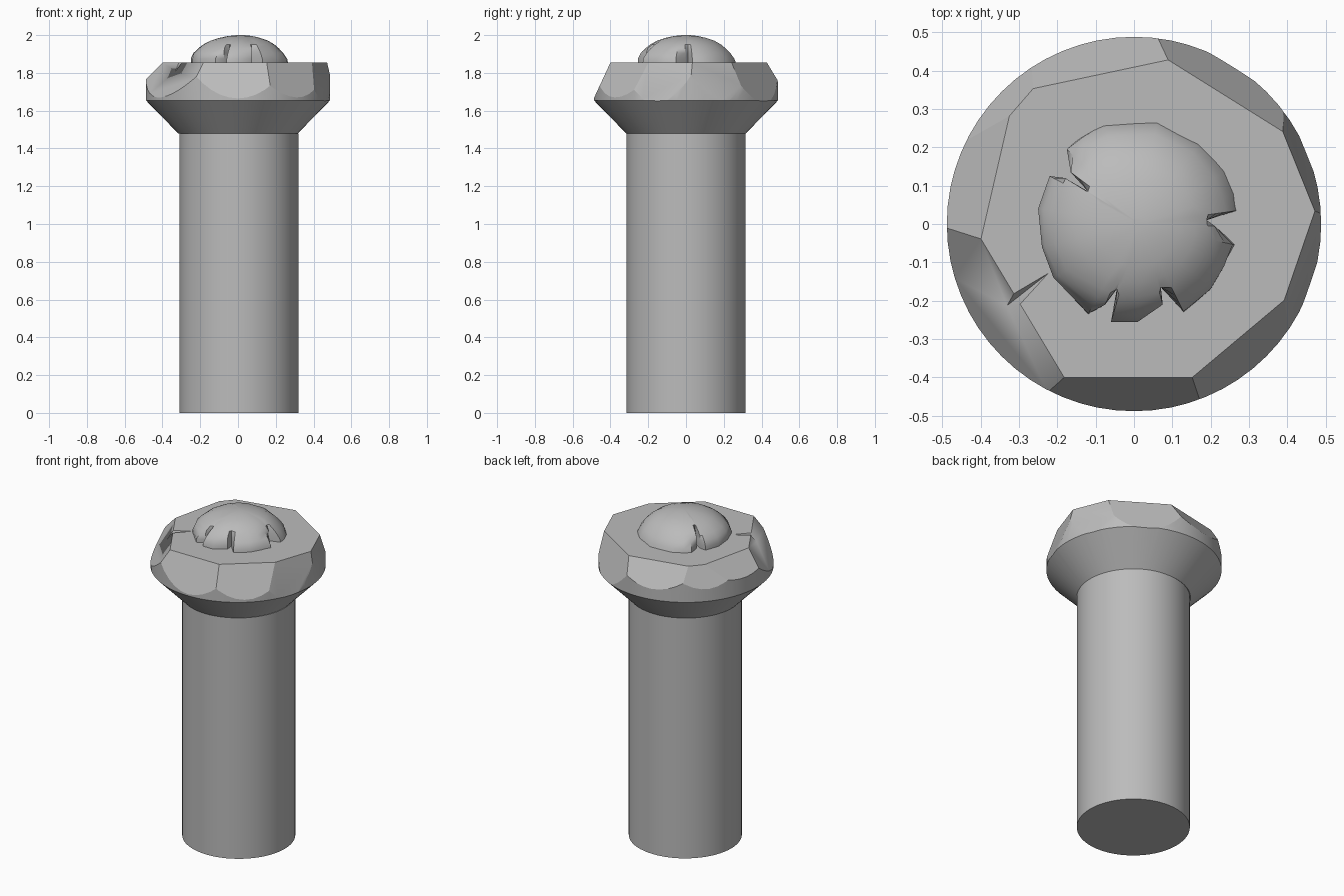
import bpy, bmesh
from math import sin, cos, radians, hypot
from mathutils import Vector

cube = bpy.data.objects.get("Cube")
if cube:
    bpy.data.objects.remove(cube, do_unlink=True)

steel = bpy.data.materials.new("grey steel")
steel.use_nodes = True
steel.diffuse_color = (0.5, 0.5, 0.5, 1)
steel.node_tree.nodes["Principled BSDF"].inputs["Base Color"].default_value = (0.5, 0.5, 0.5, 1)


def finish(name, bm, angle=30):
    """Turn a bmesh into a shaded, coloured object."""
    bmesh.ops.recalc_face_normals(bm, faces=bm.faces)
    mesh = bpy.data.meshes.new(name)
    bm.to_mesh(mesh)
    bm.free()
    mesh.materials.append(steel)
    obj = bpy.data.objects.new(name, mesh)
    bpy.context.collection.objects.link(obj)
    bpy.ops.object.select_all(action='DESELECT')
    obj.select_set(True)
    bpy.context.view_layer.objects.active = obj
    bpy.ops.object.shade_smooth_by_angle(angle=radians(angle))
    return obj


def loft(bm, rings):
    """Skin closed rings of points and cap both ends."""
    loops = [[bm.verts.new(p) for p in ring] for ring in rings]
    for low, high in zip(loops, loops[1:]):
        for i in range(len(low)):
            bm.faces.new((low[i - 1], low[i], high[i], high[i - 1]))
    bm.faces.new(loops[0][::-1])
    bm.faces.new(loops[-1])


def circle(radius, z, count=64, x=0.0):
    steps = [radians(360 * i / count) for i in range(count)]
    return [(x + radius * cos(a), radius * sin(a), z) for a in steps]


# Round shaft
bm = bmesh.new()
loft(bm, [circle(0.315, 0, x=0.005), circle(0.315, 1.48, x=0.005)])
finish("shaft", bm)

# Flared head, chipped into irregular facets by slanted planes
TOP = 1.855
bm = bmesh.new()
loft(bm, [circle(0.315, 1.478), circle(0.488, 1.655), circle(0.488, TOP)])
# direction in degrees, distance at the top, height where the chip meets the rim
chips = [(-90, 0.40, 1.665), (-50, 0.404, 1.67), (-19, 0.435, 1.64),
         (22, 0.45, 1.64), (58, 0.41, 1.64), (102, 0.40, 1.72),
         (139, 0.43, 1.73), (167, 0.38, 1.75), (211, 0.362, 1.67)]
for angle, reach, low in chips:
    out = Vector((cos(radians(angle)), sin(radians(angle)), 0))
    normal = out * (TOP - low) + Vector((0, 0, 0.488 - reach))
    cut = bmesh.ops.bisect_plane(
        bm, geom=bm.verts[:] + bm.edges[:] + bm.faces[:], dist=1e-5,
        plane_co=out * reach + Vector((0, 0, TOP)), plane_no=normal, clear_outer=True)
    edges = [e for e in cut["geom_cut"] if isinstance(e, bmesh.types.BMEdge)]
    bmesh.ops.holes_fill(bm, edges=edges, sides=0)
head = finish("head", bm, 18)

# Small wedge-shaped crack in the top of the head
bm = bmesh.new()
tip = bm.verts.new((-0.20, -0.11, TOP + 0.01))
mouth = [bm.verts.new(p) for p in
         ((-0.36, -0.20, TOP + 0.02), (-0.33, -0.26, TOP + 0.02), (-0.34, -0.22, TOP - 0.05))]
bm.faces.new(mouth)
for i in range(3):
    bm.faces.new((tip, mouth[i], mouth[i - 1]))
crack = finish("crack_cutter", bm)
crack.hide_render = True
crack.hide_set(True)
cutter = head.modifiers.new("crack", 'BOOLEAN')
cutter.operation = 'DIFFERENCE'
cutter.solver = 'EXACT'
cutter.object = crack
bpy.context.view_layer.objects.active = head
bpy.ops.object.modifier_apply(modifier="crack")
bpy.data.objects.remove(crack, do_unlink=True)

# Rough dome on top: a ragged outline with splits, limited by a rounded profile
outline = [(.19, .01), (.27, .035), (.265, .08), (.24, .14), (.17, .21), (.06, .27),
           (-.08, .26), (-.14, .225), (-.175, .195), (-.165, .135), (-.12, .085),
           (-.18, .12), (-.22, .125), (-.25, .04), (-.24, -.06), (-.21, -.14),
           (-.12, -.235), (-.075, -.21), (-.045, -.17), (-.06, -.255), (.01, -.255),
           (.075, -.21), (.07, -.165), (.13, -.23), (.2, -.17), (.235, -.11),
           (.265, -.055), (.21, -.005)]
profile = [(1.84, .28), (1.875, .262), (1.905, .24), (1.93, .215), (1.95, .19),
           (1.97, .155), (1.985, .11), (1.995, .065), (2.0, .02)]
rings = []
for z, radius in profile:
    ring = []
    for x, y in outline:
        k = min(1, radius / hypot(x, y))
        ring.append((x * k + 0.015 * (1 - k), y * k, z))
    rings.append(ring)
bm = bmesh.new()
loft(bm, rings)
finish("dome", bm, 35)
